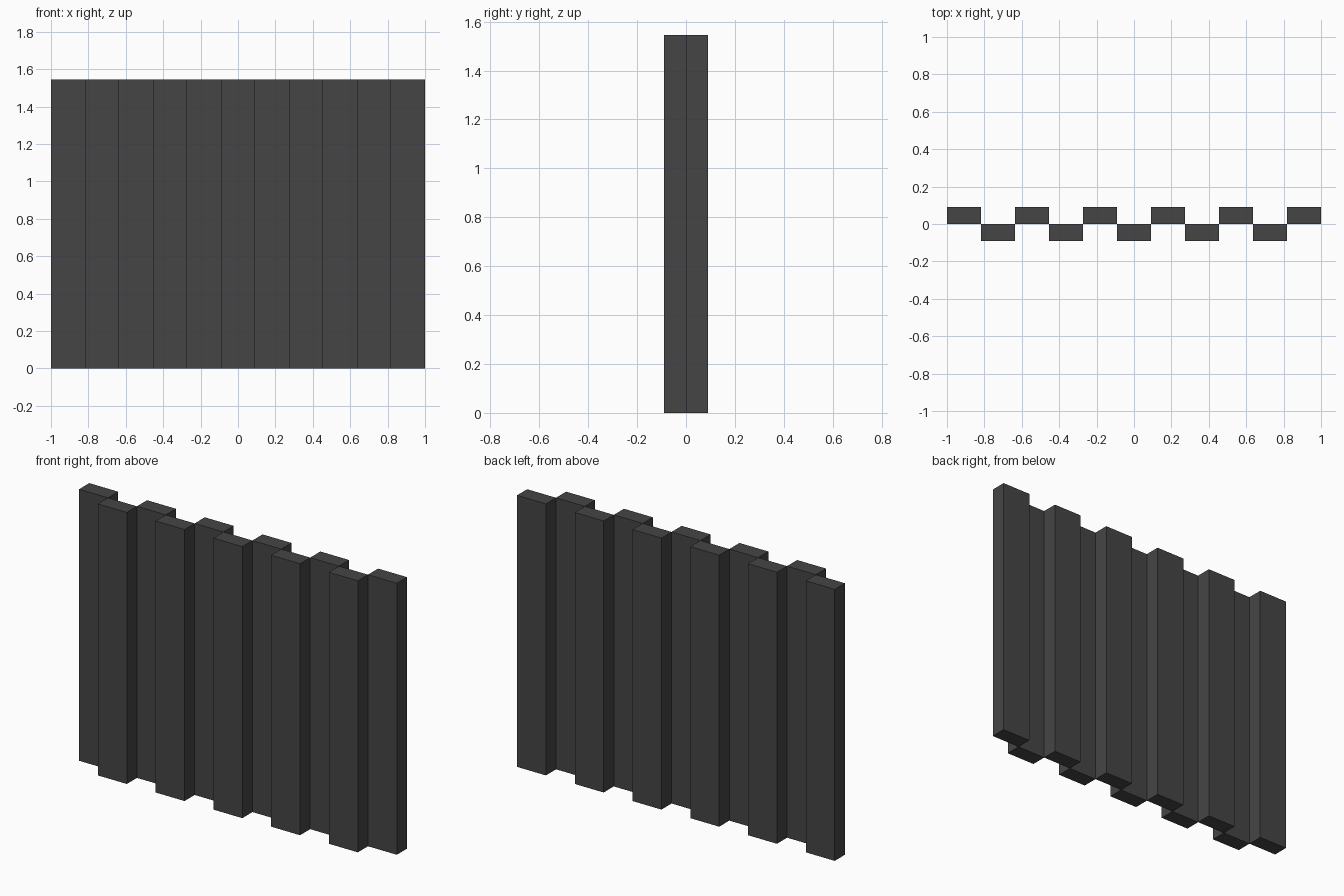
import bpy
import bmesh
from mathutils import Matrix, Vector

if "Cube" in bpy.data.objects:
    bpy.data.objects.remove(bpy.data.objects["Cube"], do_unlink=True)

COUNT = 11
WIDTH = 2 / COUNT
DEPTH = WIDTH / 2
HEIGHT = 1.545

# Single dark grey finish
grey = bpy.data.materials.new("dark_grey")
grey.use_nodes = True
colour = (0.06, 0.06, 0.06, 1)
grey.diffuse_color = colour
grey.node_tree.nodes["Principled BSDF"].inputs["Base Color"].default_value = colour


def slat(name, x, y):
    """Upright rectangular board standing on the ground."""
    bm = bmesh.new()
    place = Matrix.LocRotScale(Vector((0, 0, HEIGHT / 2)), None,
                               Vector((WIDTH, DEPTH, HEIGHT)))
    bmesh.ops.create_cube(bm, size=1, matrix=place)
    mesh = bpy.data.meshes.new(name)
    bm.to_mesh(mesh)
    bm.free()
    mesh.materials.append(grey)
    obj = bpy.data.objects.new(name, mesh)
    obj.location = (x, y, 0)
    bpy.context.collection.objects.link(obj)


# Slats alternate between the back row and the front row
for i in range(COUNT):
    back = i % 2 == 0
    slat(f"{'back' if back else 'front'}_slat_{i // 2 + 1}",
         -1 + (i + 0.5) * WIDTH,
         DEPTH / 2 if back else -DEPTH / 2)
